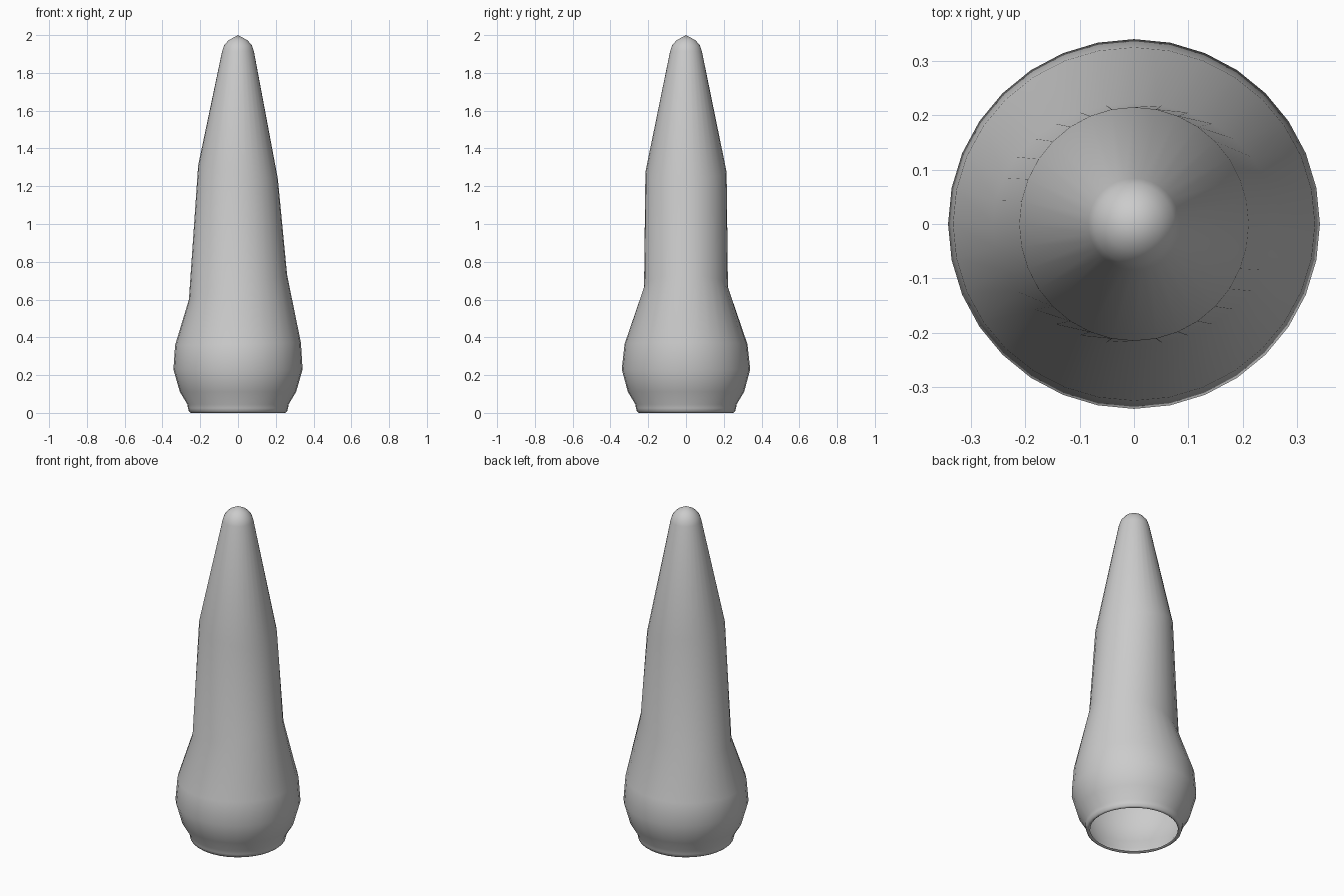
import bpy, bmesh, math

if "Cube" in bpy.data.objects:
    bpy.data.objects.remove(bpy.data.objects["Cube"])

SIDES = 32
# rings: half width x, half width y, height, tilt (height change per unit x)
RINGS = [
    (0.240, 0.240, 0.008, 0), (0.250, 0.250, 0.000, 0), (0.260, 0.260, 0.008, 0),
    (0.265, 0.265, 0.025, 0), (0.268, 0.268, 0.045, 0), (0.308, 0.308, 0.112, 0),
    (0.342, 0.340, 0.230, 0), (0.333, 0.325, 0.365, 0.02), (0.260, 0.222, 0.665, 0.25),
    (0.211, 0.215, 1.275, -0.17), (0.084, 0.084, 1.915, 0), (0.074, 0.074, 1.945, 0),
    (0.050, 0.050, 1.973, 0),
]

# hollow bulb shell, open at the bottom, closed to a point at the top
bm = bmesh.new()
loops = []
for rx, ry, z, tilt in RINGS:
    ring = []
    for i in range(SIDES):
        a = 2 * math.pi * i / SIDES
        x, y = rx * math.cos(a), ry * math.sin(a)
        ring.append(bm.verts.new((x, y, z + tilt * x)))
    loops.append(ring)
tip = bm.verts.new((0, 0, 2))

for low, high in zip(loops, loops[1:]):
    for i in range(SIDES):
        j = (i + 1) % SIDES
        bm.faces.new((low[i], low[j], high[j], high[i]))
for i in range(SIDES):
    bm.faces.new((loops[-1][i], loops[-1][(i + 1) % SIDES], tip))

mesh = bpy.data.meshes.new("bulb_shell")
bm.to_mesh(mesh)
bm.free()
bulb = bpy.data.objects.new("bulb_shell", mesh)
bpy.context.collection.objects.link(bulb)

# smooth shading
bpy.context.view_layer.objects.active = bulb
bulb.select_set(True)
bpy.ops.object.shade_smooth()
